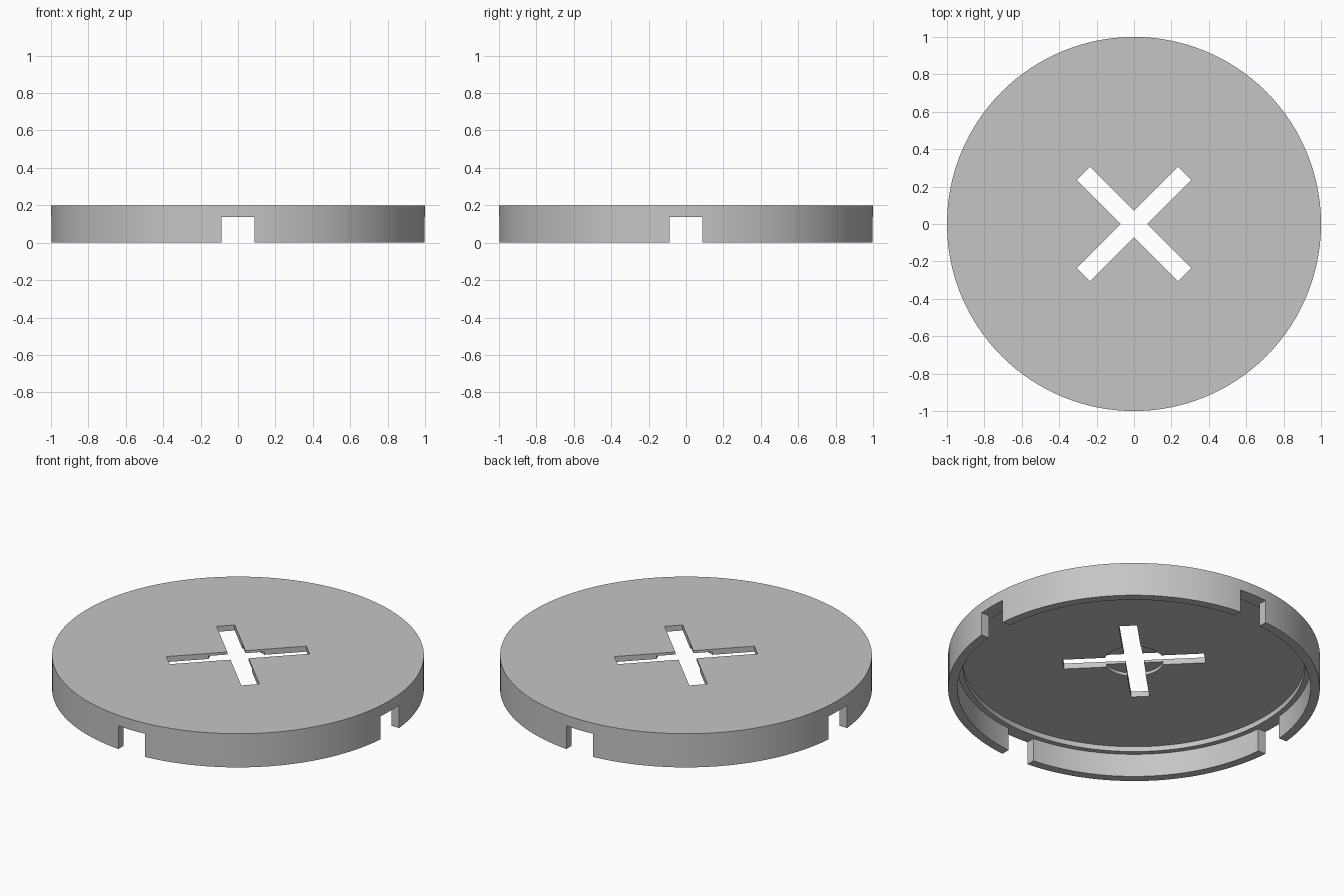
import bpy, bmesh, math
from mathutils import Vector

cube = bpy.data.objects.get("Cube")
if cube:
    bpy.data.objects.remove(cube, do_unlink=True)

SEGMENTS = 128
LEDGE_Z = 0.137

grey = bpy.data.materials.new("light_grey")
grey.use_nodes = True
grey.diffuse_color = (0.56, 0.56, 0.56, 1)
grey.node_tree.nodes["Principled BSDF"].inputs["Base Color"].default_value = grey.diffuse_color


def add_object(name, bm):
    bmesh.ops.recalc_face_normals(bm, faces=bm.faces)
    mesh = bpy.data.meshes.new(name)
    bm.to_mesh(mesh)
    bm.free()
    mesh.materials.append(grey)
    obj = bpy.data.objects.new(name, mesh)
    bpy.context.collection.objects.link(obj)
    return obj


def lathe(name, profile):
    bm = bmesh.new()
    verts = [bm.verts.new((r, 0, z)) for r, z in profile]
    edges = [bm.edges.new(pair) for pair in zip(verts, verts[1:])]
    bmesh.ops.spin(bm, geom=verts + edges, cent=(0, 0, 0), axis=(0, 0, 1),
                   angle=math.tau, steps=SEGMENTS)
    bmesh.ops.remove_doubles(bm, verts=bm.verts, dist=0.0001)
    return add_object(name, bm)


def cut_box(target, size, z, angle):
    # Cut a centred, turned box out of the target
    bm = bmesh.new()
    bmesh.ops.create_cube(bm, size=1)
    bmesh.ops.scale(bm, vec=Vector(size), verts=bm.verts)
    cutter = add_object("cutter", bm)
    cutter.location.z = z
    cutter.rotation_euler.z = angle
    cutter.hide_render = True
    mod = target.modifiers.new("cut", "BOOLEAN")
    mod.operation = "DIFFERENCE"
    mod.solver = "EXACT"
    mod.object = cutter
    bpy.context.view_layer.update()
    bpy.ops.object.modifier_apply(modifier=mod.name)
    bpy.data.objects.remove(cutter, do_unlink=True)


# Round cap: flat top, thin rim, inner ledge and a shallow central recess below
cap = lathe("slotted_cap", [
    (0, 0.2), (1, 0.2), (1, 0), (0.95, 0), (0.95, LEDGE_Z), (0.92, LEDGE_Z),
    (0.92, 0.167), (0.16, 0.167), (0.16, 0.185), (0, 0.185)])
bpy.context.view_layer.objects.active = cap
cap.select_set(True)

# Four rim notches and the diagonal cross slot
for i in range(2):
    turn = i * math.pi / 2
    cut_box(cap, (2.4, 0.176, 0.4), LEDGE_Z - 0.2, turn)
    cut_box(cap, (0.764, 0.099, 0.4), 0.2, turn + math.pi / 4)

bpy.ops.object.shade_smooth_by_angle(angle=math.radians(30))
